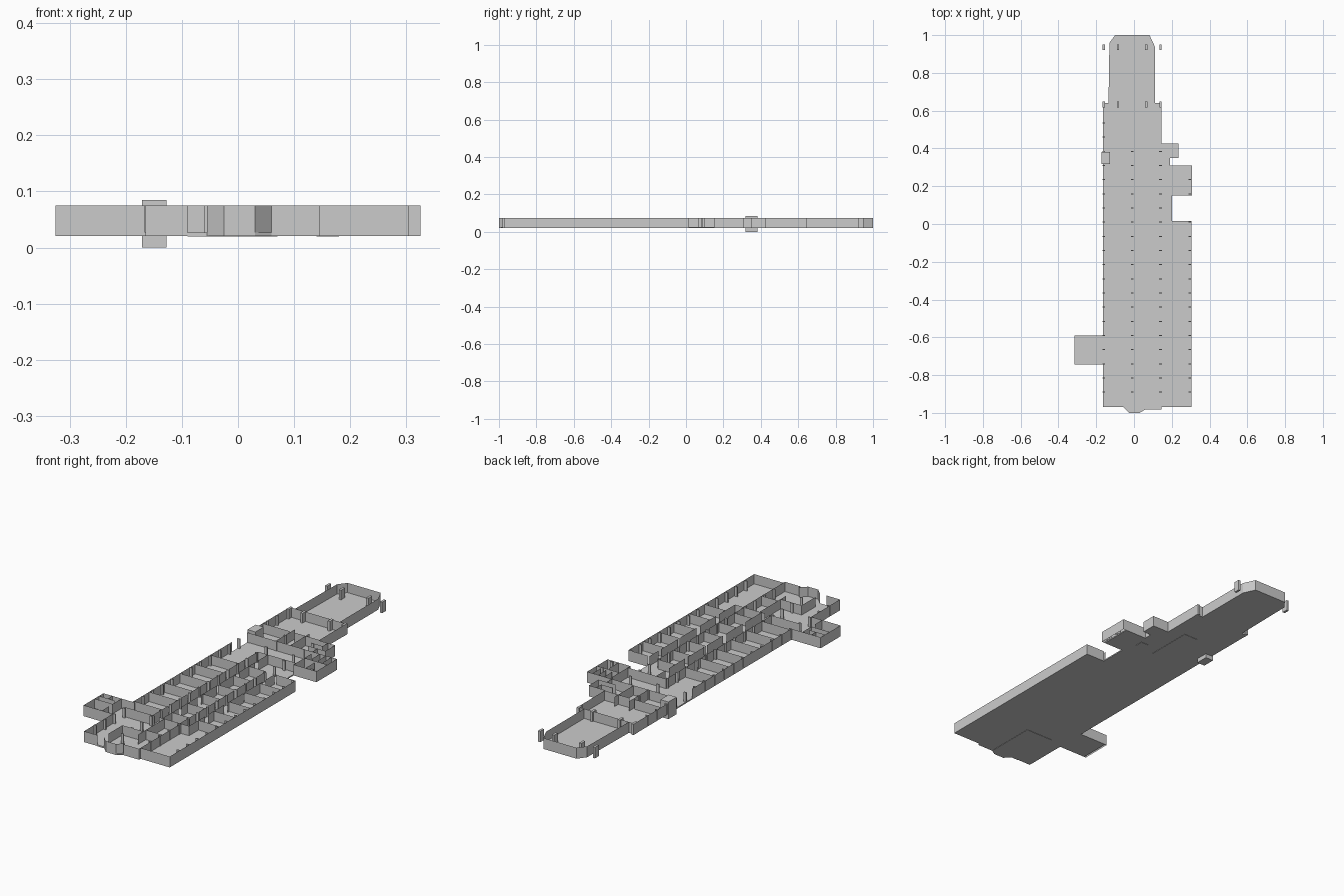
import bpy, bmesh

Z0, Z1, FT = 0.021, 0.075, 0.027   # slab underside, wall top, slab top


def finish(name, bm):
    me = bpy.data.meshes.new(name)
    bm.to_mesh(me)
    bm.free()
    ob = bpy.data.objects.new(name, me)
    bpy.context.scene.collection.objects.link(ob)
    return ob


def slab(name, outline, z0=Z0, z1=FT):
    bm = bmesh.new()
    f = bm.faces.new([bm.verts.new((x, y, z0)) for x, y in outline])
    r = bmesh.ops.extrude_face_region(bm, geom=[f])
    bmesh.ops.translate(bm, vec=(0, 0, z1 - z0),
                        verts=[v for v in r['geom'] if isinstance(v, bmesh.types.BMVert)])
    bmesh.ops.recalc_face_normals(bm, faces=bm.faces)
    return finish(name, bm)


def rect(x0, x1, y0, y1):
    return [(x0, y0), (x1, y0), (x1, y1), (x0, y1)]


def walls(name, paths, z0=FT, z1=Z1):
    """Thin upright wall sheets along plan polylines."""
    bm = bmesh.new()
    for p in paths:
        lo = [bm.verts.new((x, y, z0)) for x, y in p]
        hi = [bm.verts.new((x, y, z1)) for x, y in p]
        for i in range(len(p) - 1):
            bm.faces.new((lo[i], lo[i + 1], hi[i + 1], hi[i]))
    return finish(name, bm)


def posts(name, spots, sx, sy, z0=Z0, z1=Z1):
    bm = bmesh.new()
    for x, y in spots:
        r = bmesh.ops.create_cube(bm, size=1)
        bmesh.ops.scale(bm, vec=(sx, sy, z1 - z0), verts=r['verts'])
        bmesh.ops.translate(bm, vec=(x, y, (z0 + z1) / 2), verts=r['verts'])
    return finish(name, bm)


# Floor plate
slab("floor", [
    (-0.165, -0.97), (-0.055, -0.97), (-0.025, -1.0), (0.03, -1.0), (0.06, -0.982),
    (0.145, -0.982), (0.145, -0.97), (0.305, -0.97), (0.305, 0.015), (0.2, 0.015),
    (0.2, 0.15), (0.307, 0.15), (0.307, 0.31), (0.19, 0.31), (0.19, 0.35),
    (0.235, 0.35), (0.235, 0.425), (0.145, 0.425), (0.145, 0.64), (0.11, 0.64),
    (0.11, 0.94), (0.082, 1.0), (-0.1, 1.0), (-0.13, 0.96), (-0.135, 0.64),
    (-0.165, 0.64), (-0.165, -0.59), (-0.315, -0.59), (-0.315, -0.745), (-0.165, -0.745)])

# Thin recessed plates on the underside
slab("under_plate_entrance", rect(-0.09, 0.06, -0.97, -0.72), 0.0195, Z0)
slab("under_plate_hall", rect(-0.01, 0.07, 0.22, 0.46), 0.0195, Z0)
slab("under_plate_side", rect(0.14, 0.18, 0.23, 0.27), 0.0195, Z0)

# Outer walls, each run broken where the plan is open
walls("outer_walls", [
    [(-0.165, -0.745), (-0.165, -0.97), (-0.09, -0.97)],
    [(-0.055, -0.97), (-0.025, -1.0), (0.03, -1.0), (0.06, -0.97), (0.06, -0.982),
     (0.145, -0.982), (0.145, -0.97), (0.305, -0.97), (0.305, 0.015), (0.2, 0.015)],
    [(0.145, 0.425), (0.145, 0.64), (-0.165, 0.64), (-0.165, 0.38)],
    [(-0.165, -0.59), (-0.165, 0.19)],
], Z0)

# Upper end deck walls
walls("end_deck_walls", [
    [(0.11, 0.64), (0.11, 0.94), (0.082, 1.0), (-0.1, 1.0), (-0.13, 0.96), (-0.135, 0.64)]], Z0)

# Right wing: shell and small rooms
walls("right_wing_walls", [
    [(0.2, 0.15), (0.325, 0.15), (0.325, 0.31), (0.19, 0.31), (0.19, 0.35),
     (0.235, 0.35), (0.235, 0.425), (0.145, 0.425)]], Z0)
walls("right_wing_partitions", [
    [(0.2, 0.15), (0.2, 0.29)], [(0.2, 0.235), (0.325, 0.235)], [(0.265, 0.15), (0.265, 0.22)],
    [(0.265, 0.25), (0.265, 0.31)], [(0.232, 0.25), (0.232, 0.31)], [(0.295, 0.25), (0.295, 0.31)],
    [(0.14, 0.35), (0.19, 0.35)], [(0.14, 0.385), (0.195, 0.385), (0.195, 0.425)]])

# Left wing: shell and rooms
walls("left_wing_walls", [
    [(-0.165, -0.59), (-0.325, -0.59), (-0.325, -0.745), (-0.165, -0.745)]], Z0)
walls("left_wing_partitions", [
    [(-0.325, -0.66), (-0.225, -0.66), (-0.225, -0.59)], [(-0.225, -0.69), (-0.225, -0.745)],
    [(-0.275, -0.625), (-0.275, -0.59)], [(-0.325, -0.625), (-0.24, -0.625)]])

# Long corridor walls, interrupted by door openings at every bay
BAY = 0.15
bays = [-0.655 + BAY * i for i in range(5)]
corridor = []
for x in (-0.01, 0.045, 0.14, 0.19):
    last = 0.015 if x > 0.1 else 0.17
    y = -0.655
    while y < last - 0.02:
        corridor.append([(x, y), (x, min(y + BAY - 0.025, last))])
        y += BAY
walls("corridor_walls", corridor)

# Room partitions repeated along the three rows
rooms = []
for i in range(6):
    y = -0.58 + i * 0.12
    rooms += [[(-0.165, y), (-0.01, y)], [(0.045, y), (0.14, y)]]
    if y < 0:
        rooms.append([(0.19, y), (0.305, y)])
walls("room_partitions", rooms)

# Cross walls of the halls
walls("hall_cross_walls", [
    [(-0.165, -0.655), (0.0, -0.655)], [(0.025, -0.655), (0.19, -0.655)],
    [(0.055, -0.655), (0.055, -0.86)], [(0.055, -0.8), (0.145, -0.8)],
    [(0.145, -0.655), (0.145, -0.97)], [(-0.06, -0.82), (0.055, -0.82)],
    [(-0.06, -0.82), (-0.06, -0.93)],
    [(-0.01, 0.17), (0.2, 0.17)], [(-0.165, 0.31), (0.19, 0.31)],
    [(-0.165, 0.43), (-0.02, 0.43)], [(0.01, 0.43), (0.145, 0.43)],
    [(-0.01, 0.31), (-0.01, 0.46)], [(0.07, 0.31), (0.07, 0.46)]])

# Slim column grid
cols = []
for i in range(20):
    y = -0.89 + i * 0.075
    cols.append((-0.16, y))
    if y < 0.45:
        cols += [(-0.01, y), (0.14, y)]
    if y < 0.02 or 0.16 < y < 0.3:
        cols.append((0.295, y))
posts("columns", cols, 0.014, 0.005, FT)

# Larger piers at the upper end
posts("end_piers", [(x, y) for x in (-0.16, -0.085, 0.065, 0.14) for y in (0.633, 0.935)],
      0.012, 0.03)

# Full height shaft on the left side
posts("lift_shaft", [(-0.149, 0.35)], 0.044, 0.064, 0.0, 0.085)
